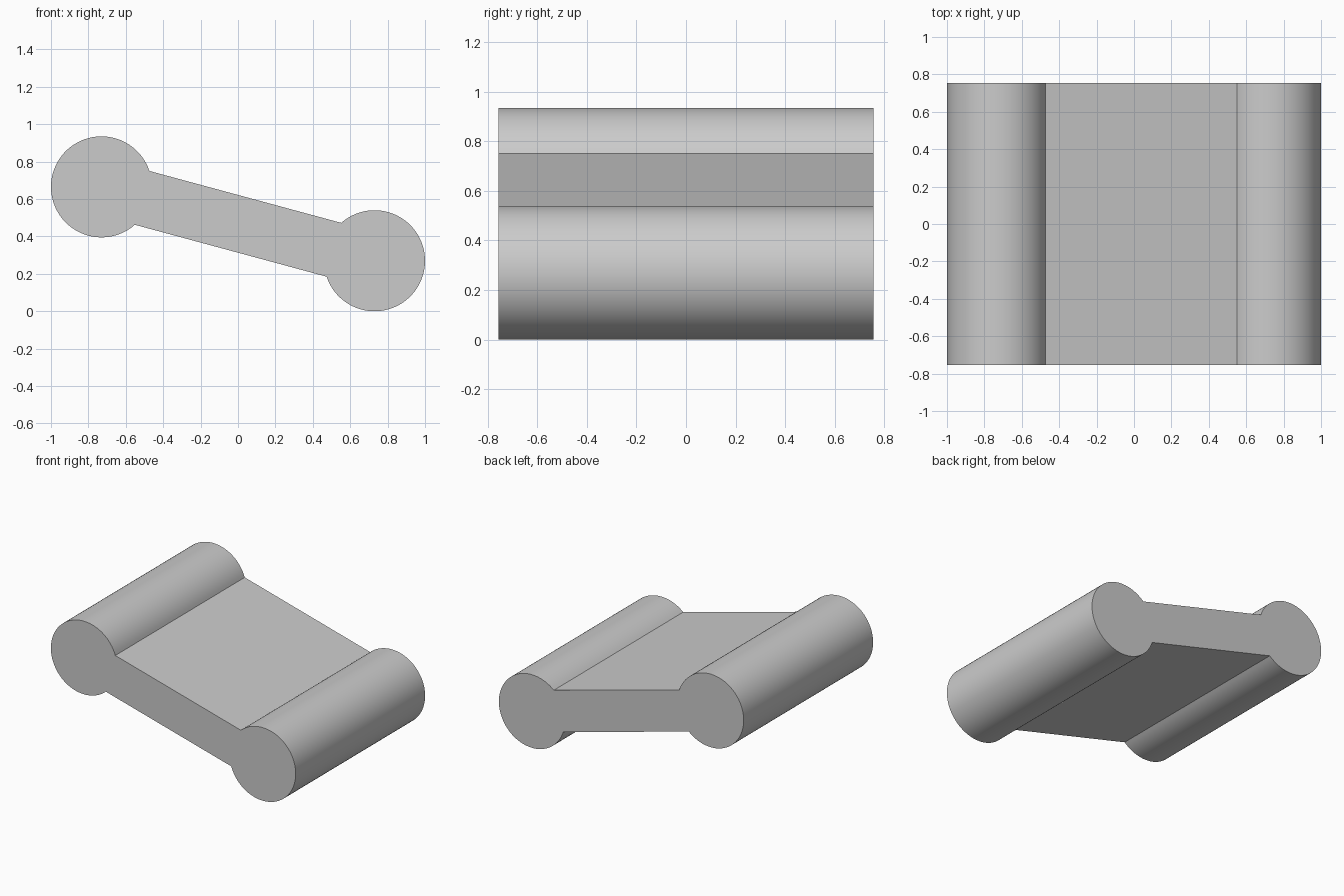
import bpy, bmesh, math

if "Cube" in bpy.data.objects:
    bpy.data.objects.remove(bpy.data.objects["Cube"])

R, HALF_WEB, HALF_Y = 0.27, 0.149, 0.755
LEFT, RIGHT = (-0.73, 0.665), (0.73, 0.27)
SEG = 64

grey = bpy.data.materials.new("light grey")
grey.diffuse_color = (0.6, 0.6, 0.6, 1)
grey.use_nodes = True
grey.node_tree.nodes["Principled BSDF"].inputs["Base Color"].default_value = grey.diffuse_color

# Dumbbell outline: two round ends whose arcs stop where the sloping web joins
tilt = math.atan2(RIGHT[1] - LEFT[1], RIGHT[0] - LEFT[0])
gap = math.asin(HALF_WEB / R)


def arc(centre, facing):
    """Arc around centre, open towards the facing direction."""
    start, sweep = facing + gap, 2 * math.pi - 2 * gap
    return [(centre[0] + R * math.cos(start + sweep * i / SEG),
             centre[1] + R * math.sin(start + sweep * i / SEG))
            for i in range(SEG + 1)]


outline = arc(LEFT, tilt) + arc(RIGHT, tilt + math.pi)

# Extrude the outline along y
bm = bmesh.new()
face = bm.faces.new([bm.verts.new((x, -HALF_Y, z)) for x, z in outline])
result = bmesh.ops.extrude_face_region(bm, geom=[face], use_keep_orig=True)
moved = [v for v in result["geom"] if isinstance(v, bmesh.types.BMVert)]
bmesh.ops.translate(bm, verts=moved, vec=(0, 2 * HALF_Y, 0))
bmesh.ops.recalc_face_normals(bm, faces=bm.faces)

mesh = bpy.data.meshes.new("double_roll_link")
bm.to_mesh(mesh)
bm.free()
mesh.materials.append(grey)
link = bpy.data.objects.new("double_roll_link", mesh)
bpy.context.collection.objects.link(link)

# Smooth rolls, sharp caps and web joints
bpy.context.view_layer.objects.active = link
link.select_set(True)
bpy.ops.object.shade_smooth_by_angle(angle=math.radians(30))
